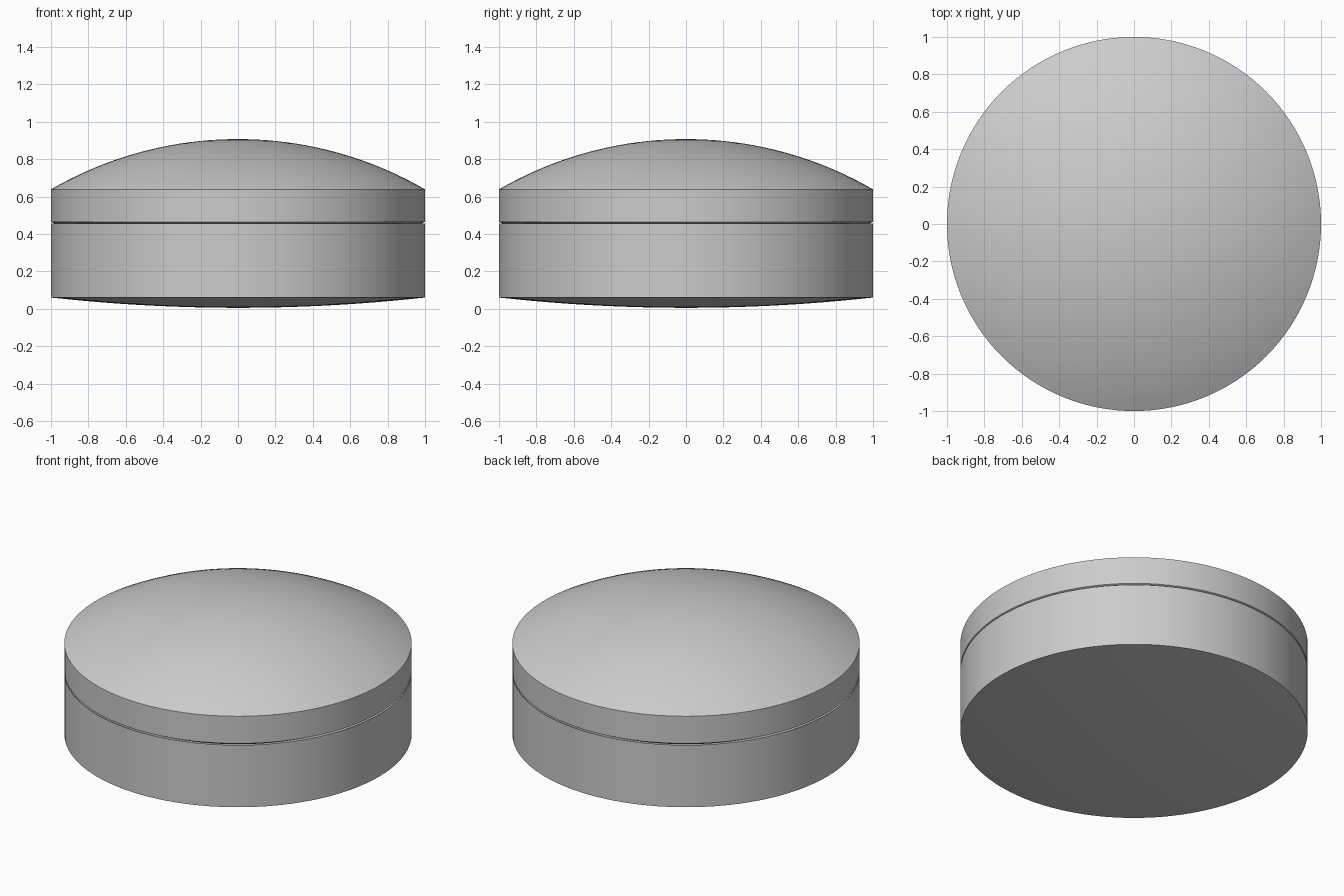
import bpy
import bmesh
from math import sqrt, tau, radians, sin, asin

SEGMENTS = 128
RINGS = 20

if "Cube" in bpy.data.objects:
    bpy.data.objects.remove(bpy.data.objects["Cube"], do_unlink=True)

glass = bpy.data.materials.new("plain grey")
glass.use_nodes = True
grey = (0.6, 0.6, 0.6, 1)
glass.diffuse_color = grey
glass.node_tree.nodes["Principled BSDF"].inputs["Base Color"].default_value = grey


def arc(z_axis, z_rim):
    """Spherical profile of unit radius from the axis out to the rim."""
    sag = z_axis - z_rim
    radius = (1 + sag * sag) / (2 * abs(sag))
    sign = 1 if sag > 0 else -1
    points = []
    for i in range(RINGS + 1):
        r = radius * sin(asin(1 / radius) * i / RINGS)
        points.append((r, 0, z_axis - sign * (radius - sqrt(radius * radius - r * r))))
    return points


def lens(name, lower, upper):
    """Solid of revolution between two spherical faces, with a straight rim."""
    bm = bmesh.new()
    profile = arc(*lower) + arc(*upper)[::-1]
    verts = [bm.verts.new(p) for p in profile]
    edges = [bm.edges.new(pair) for pair in zip(verts, verts[1:])]
    bmesh.ops.spin(bm, geom=verts + edges, cent=(0, 0, 0), axis=(0, 0, 1),
                   angle=tau, steps=SEGMENTS)
    bmesh.ops.remove_doubles(bm, verts=bm.verts, dist=0.0001)
    bmesh.ops.recalc_face_normals(bm, faces=bm.faces)
    mesh = bpy.data.meshes.new(name)
    bm.to_mesh(mesh)
    bm.free()
    mesh.materials.append(glass)
    obj = bpy.data.objects.new(name, mesh)
    bpy.context.collection.objects.link(obj)
    bpy.ops.object.select_all(action="DESELECT")
    obj.select_set(True)
    bpy.context.view_layer.objects.active = obj
    bpy.ops.object.shade_smooth_by_angle(angle=radians(30))


# Lower element: shallow convex base, hollowed top
lens("lower_lens", (0.005, 0.06), (0.20, 0.455))
# Upper element: sits in the hollow with a fine gap, domed top
lens("upper_lens", (0.21, 0.465), (0.907, 0.638))
